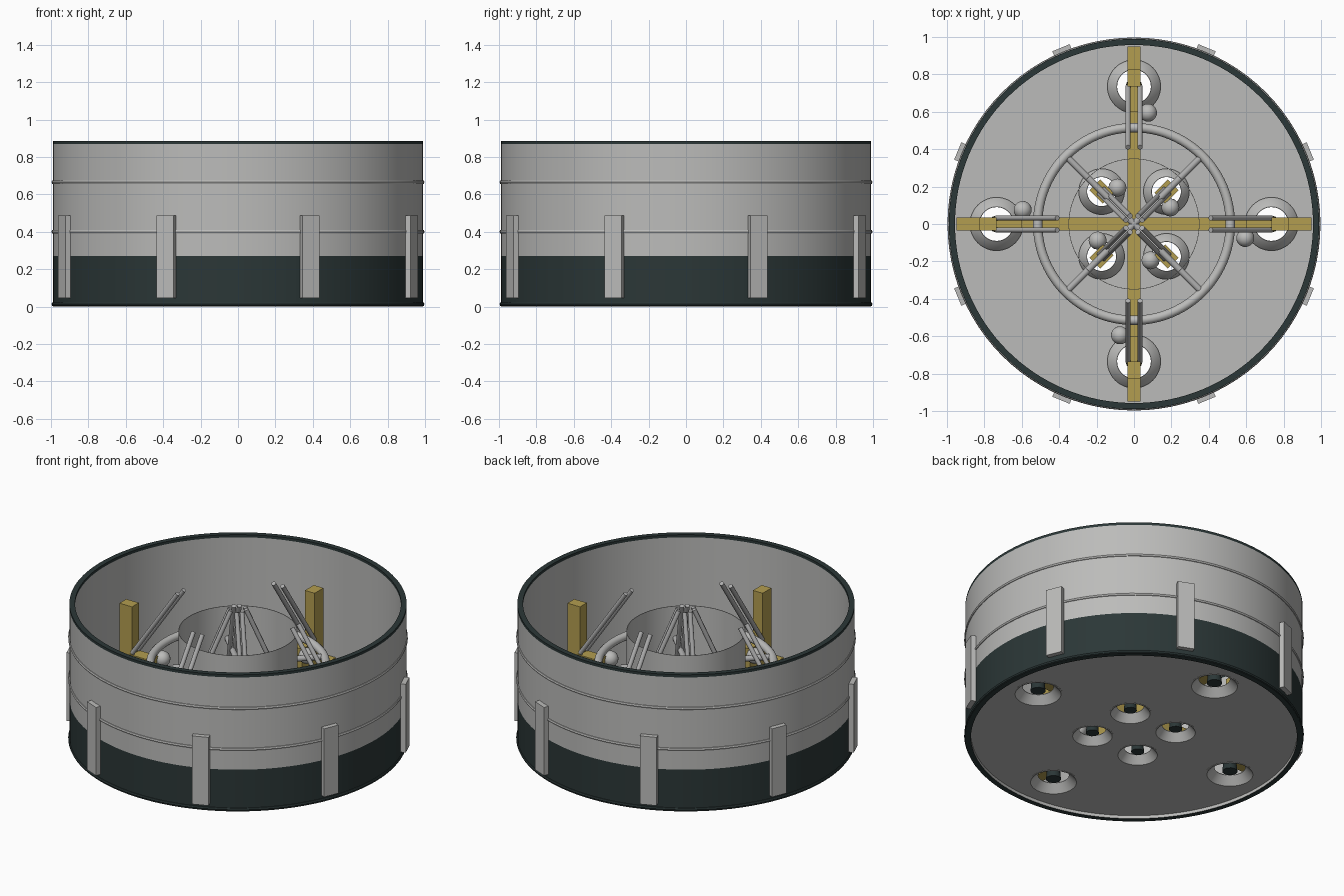
import bpy, bmesh, math
from mathutils import Vector, Matrix

if "Cube" in bpy.data.objects:
    bpy.data.objects.remove(bpy.data.objects["Cube"])

def mat(name, c):
    m = bpy.data.materials.new(name)
    m.diffuse_color = (*c, 1)
    m.use_nodes = True
    m.node_tree.nodes["Principled BSDF"].inputs["Base Color"].default_value = m.diffuse_color
    return m
GREY = mat("light grey", (0.5, 0.5, 0.49))
DARK = mat("dark green grey", (0.024, 0.038, 0.038))
GOLD = mat("gold", (0.45, 0.34, 0.08))
STEEL = mat("steel", (0.42, 0.42, 0.42))
rad = math.radians

def make(name, bm, material, smooth=True):
    me = bpy.data.meshes.new(name)
    bm.to_mesh(me)
    bm.free()
    ob = bpy.data.objects.new(name, me)
    bpy.context.collection.objects.link(ob)
    me.materials.append(material)
    if smooth:
        bpy.context.view_layer.objects.active = ob
        ob.select_set(True)
        bpy.ops.object.shade_smooth_by_angle(angle=rad(35))
        ob.select_set(False)
    return ob

def lathe(name, prof, material, closed=False, seg=96, at=(0, 0, 0)):
    """Spin a (radius, z) profile around z."""
    bm = bmesh.new()
    rings = [[bm.verts.new((r * math.cos(2 * math.pi * i / seg) + at[0],
                            r * math.sin(2 * math.pi * i / seg) + at[1], z + at[2]))
              for i in range(seg)] for r, z in prof]
    n = len(prof)
    for k in range(n if closed else n - 1):
        a, b = rings[k], rings[(k + 1) % n]
        for i in range(seg):
            j = (i + 1) % seg
            bm.faces.new((a[i], a[j], b[j], b[i]))
    return make(name, bm, material)

def torus(name, R, r, z, material, sides=12):
    prof = [(R + r * math.cos(2 * math.pi * k / sides), z + r * math.sin(2 * math.pi * k / sides))
            for k in range(sides)]
    return lathe(name, prof, material, True)

def polar(r, t, z, ang):
    """Point at radius r, sideways offset t, height z, turned by ang."""
    c, s = math.cos(ang), math.sin(ang)
    return Vector((r * c - t * s, r * s + t * c, z))

def box(name, r0, r1, w, z0, z1, ang, material):
    bm = bmesh.new()
    bmesh.ops.create_cube(bm, size=1)
    m = Matrix.Rotation(ang, 4, 'Z') @ Matrix.Translation(((r0 + r1) / 2, 0, (z0 + z1) / 2))
    bm.transform(m @ Matrix.Diagonal((r1 - r0, w, z1 - z0, 1)))
    return make(name, bm, material, False)

def rod(name, a, b, r, material, r2=None, seg=12):
    bm = bmesh.new()
    d = b - a
    bmesh.ops.create_cone(bm, cap_ends=True, segments=seg, radius1=r,
                          radius2=r if r2 is None else r2, depth=d.length)
    bm.transform(Matrix.Translation((a + b) / 2) @ d.to_track_quat('Z', 'Y').to_matrix().to_4x4())
    return make(name, bm, material)

def ball(name, p, r, material):
    bm = bmesh.new()
    bmesh.ops.create_uvsphere(bm, u_segments=20, v_segments=12, radius=r)
    bm.transform(Matrix.Translation(p))
    return make(name, bm, material)

# outer shell: dark lower band, light upper skin, dark rim
shell = lathe("shell", [(0.957, 0.0), (0.99, 0.0), (0.99, 0.27), (0.99, 0.868), (0.99, 0.885),
                        (0.957, 0.885), (0.957, 0.868), (0.957, 0.03)], GREY, True, 128)
shell.data.materials.append(DARK)
for f in shell.data.polygons:
    out = math.hypot(f.center.x, f.center.y) > 0.97
    if (out and f.center.z < 0.27) or f.center.z > 0.868 or f.center.z < 0.01:
        f.material_index = 1
torus("bottom_lip", 0.985, 0.012, 0.013, DARK, 8)
for z in (0.40, 0.665):
    torus("hoop", 0.985, 0.012, z, GREY, 8)

# side plates
for k in range(8):
    box("side_plate", 0.97, 1.02, 0.1, 0.045, 0.487, rad(22.5 + 45 * k), GREY)

# engine positions: (radius, angle, size)
engines = [(0.735, rad(90 * k), 1.0) for k in range(4)] + \
          [(0.245, rad(45 + 90 * k), 0.86) for k in range(4)]

# floor with engine holes
floor = lathe("floor", [(0.0001, 0.02), (0.96, 0.02), (0.96, 0.04), (0.0001, 0.04)], GREY, True)
bm = bmesh.new()
for r, a, s in engines:
    bmesh.ops.create_cone(bm, cap_ends=True, segments=48, radius1=0.142 * s, radius2=0.142 * s,
                          depth=0.3, matrix=Matrix.Translation(polar(r, 0, 0, a)))
cutter = make("hole_cutter", bm, GREY, False)
cutter.hide_render = True
cutter.hide_viewport = True
mod = floor.modifiers.new("holes", 'BOOLEAN')
mod.object = cutter
mod.solver = 'EXACT'

# engines
for r, a, s in engines:
    outer = s == 1.0
    p = polar(r, 0, 0, a)
    lathe("nozzle_ring", [(0.145 * s, 0.018), (0.14 * s, 0.03), (0.092 * s, 0.07), (0.09 * s, 0.066),
                          (0.135 * s, 0.018)], GREY, True, 48, p)
    rod("chamber", polar(r, 0, 0.04, a), polar(r, 0, 0.2, a), 0.045 * s, DARK, 0.03 * s)
    if outer:
        box("engine_block", 0.60, 0.75, 0.08, 0.17, 0.37, a, GOLD)
        box("post", 0.735, 0.825, 0.07, 0.1, 0.68, a, GOLD)
    else:
        box("engine_block", r - 0.05, r + 0.05, 0.08, 0.17, 0.37, a, GOLD)
    ball("tank", polar(r - (0.14 if outer else 0.045), -0.075, 0.34, a), 0.048, GREY)
    # paired thrust struts leaning inward
    for t in (-0.032, 0.032):
        t = t if outer else t * 0.5
        rod("strut", polar(r, t, 0.38, a), polar(r - (0.325 if outer else 0.2), t, 0.85, a),
            0.014, STEEL)

# cross beams
for k in range(2):
    box("cross_beam", -0.95, 0.95, 0.07, 0.1 + 0.002 * k, 0.18 + 0.002 * k, rad(90 * k), GOLD)

# feed ring and spokes
torus("feed_ring", 0.515, 0.025, 0.5, GREY)
for k in range(4):
    a = rad(45 + 90 * k)
    rod("feed_spoke", polar(0, 0, 0.5, a), polar(0.5, 0, 0.5, a), 0.018, STEEL)

# central thrust drum, open at both ends
lathe("thrust_drum", [(0.35, 0.2), (0.35, 0.71), (0.347, 0.71), (0.347, 0.2)], GREY, True)
